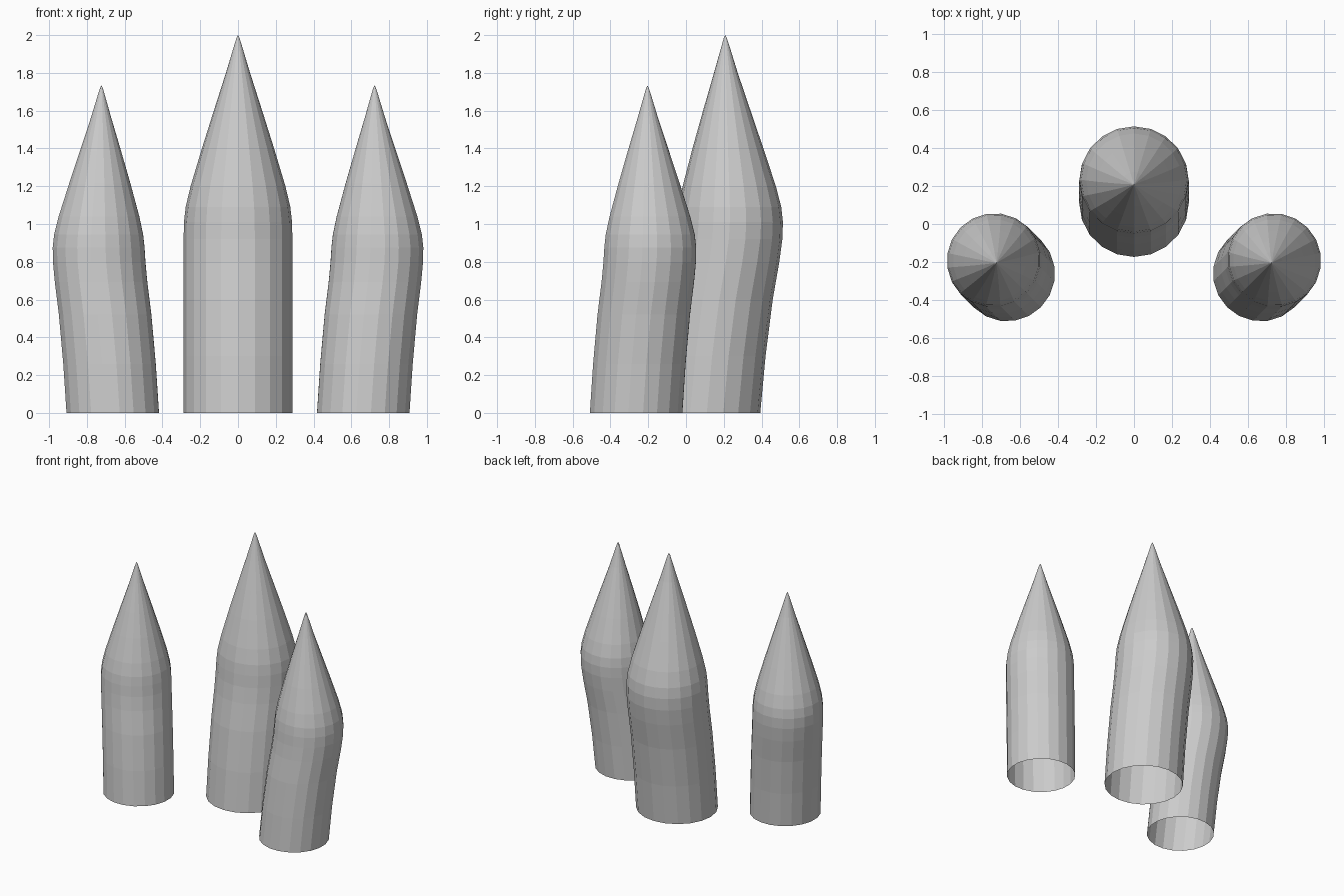
import bpy
import bmesh
from math import cos, sin, pi
from mathutils import Matrix, Vector

cube = bpy.data.objects.get("Cube")
if cube:
    bpy.data.objects.remove(cube)

grey = bpy.data.materials.new("plain grey")
grey.use_nodes = True
grey.diffuse_color = (0.6, 0.6, 0.6, 1)
grey.node_tree.nodes["Principled BSDF"].inputs["Base Color"].default_value = (0.6, 0.6, 0.6, 1)

SIDES = 20
# Claw outline: height, radius, backward lean of the ring centre
PROFILE = [(0, 0.288, 0), (0.3, 0.288, 0.028), (0.6, 0.288, 0.066),
           (0.8, 0.288, 0.101), (0.92, 0.288, 0.117), (1.01, 0.286, 0.122),
           (1.09, 0.277, 0.122), (1.2, 0.251, 0.119), (1.4, 0.191, 0.112),
           (1.6, 0.128, 0.106), (1.8, 0.064, 0.101), (1.95, 0.019, 0.099),
           (1.985, 0.008, 0.098)]
TIP = (0, 0.098, 2)


def make_claw(name, base, scale, turn):
    """Leaning pointed claw, open at the bottom."""
    bm = bmesh.new()
    rings = []
    for z, r, lean in PROFILE:
        rings.append([bm.verts.new((r * cos(2 * pi * i / SIDES),
                                    lean + 0.983 * r * sin(2 * pi * i / SIDES), z))
                      for i in range(SIDES)])
    tip = bm.verts.new(TIP)
    for i in range(SIDES):
        j = (i + 1) % SIDES
        for low, high in zip(rings, rings[1:]):
            bm.faces.new((low[i], low[j], high[j], high[i]))
        bm.faces.new((rings[-1][i], rings[-1][j], tip))
    bm.transform(Matrix.Translation(Vector(base)) @ Matrix.Rotation(turn, 4, "Z")
                 @ Matrix.Scale(scale, 4))
    mesh = bpy.data.meshes.new(name)
    bm.to_mesh(mesh)
    bm.free()
    mesh.materials.append(grey)
    bpy.context.collection.objects.link(bpy.data.objects.new(name, mesh))


# Large middle claw and two smaller ones leaning outwards
make_claw("middle_claw", (0, 0.11, 0), 1, 0)
for side, label in ((1, "left"), (-1, "right")):
    make_claw(label + "_claw", (side * 0.663, -0.264, 0), 0.867, -side * pi / 4)
